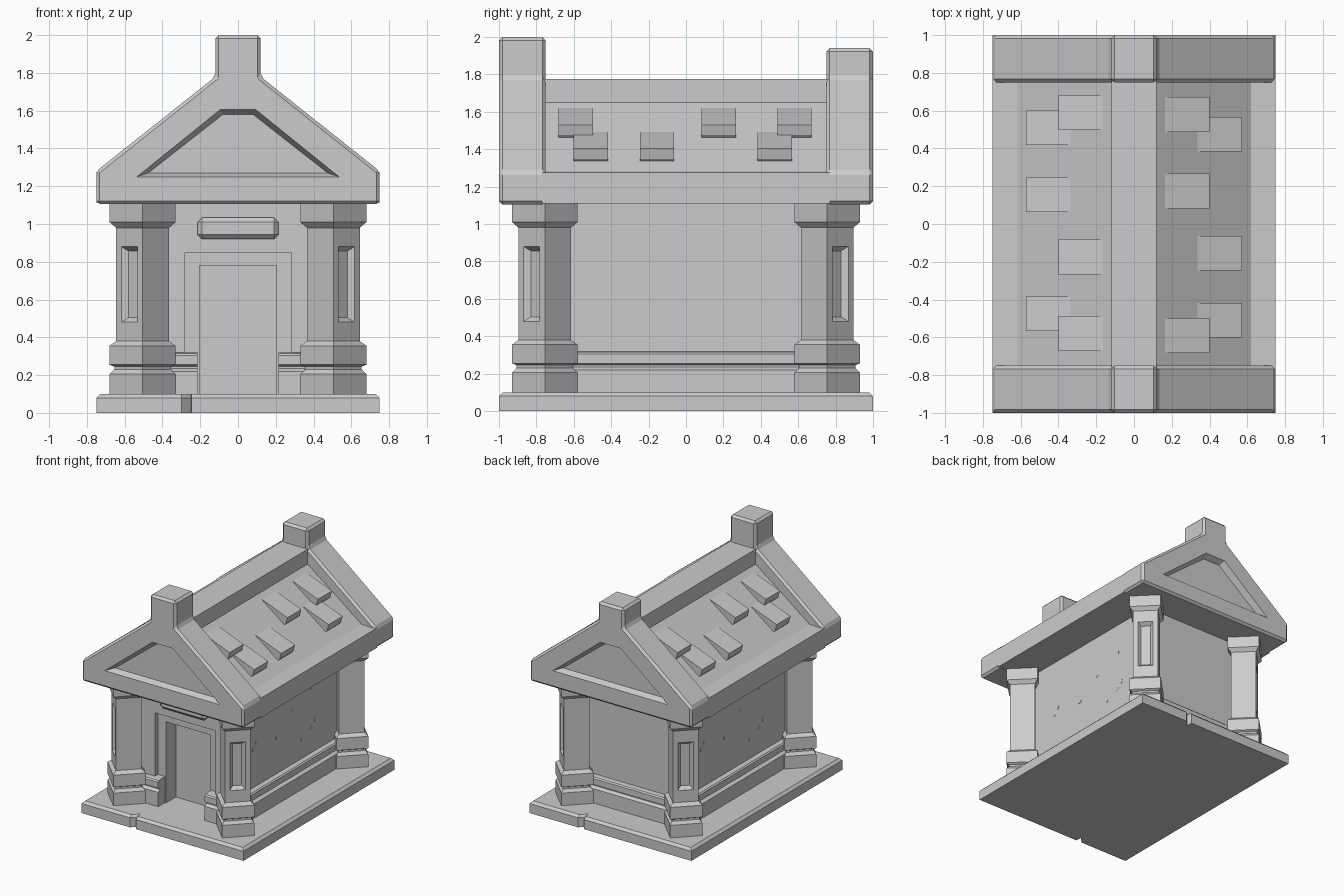
import bpy, bmesh
from math import atan2, pi, cos, sin
from mathutils import Matrix

if "Cube" in bpy.data.objects:
    bpy.data.objects.remove(bpy.data.objects["Cube"])


def finish(bm, name):
    bmesh.ops.recalc_face_normals(bm, faces=bm.faces)
    me = bpy.data.meshes.new(name)
    bm.to_mesh(me)
    bm.free()
    ob = bpy.data.objects.new(name, me)
    bpy.context.collection.objects.link(ob)
    return ob


def loft(rings):
    """Closed solid through equal-length rings of 3D points."""
    bm = bmesh.new()
    vs = [[bm.verts.new(p) for p in r] for r in rings]
    n = len(vs[0])
    for a, b in zip(vs, vs[1:]):
        for i in range(n):
            j = (i + 1) % n
            bm.faces.new((a[i], a[j], b[j], b[i]))
    bm.faces.new(vs[0])
    bm.faces.new(vs[-1])
    bmesh.ops.recalc_face_normals(bm, faces=bm.faces)
    return bm


def prism(name, profile, y0, y1):
    return finish(loft([[(x, y, z) for x, z in profile] for y in (y0, y1)]), name)


def rect(hx, hy, z):
    return [(-hx, -hy, z), (hx, -hy, z), (hx, hy, z), (-hx, hy, z)]


def box(name, x0, x1, y0, y1, z0, z1):
    return prism(name, [(x0, z0), (x1, z0), (x1, z1), (x0, z1)], y0, y1)


def bevel(ob, width):
    m = ob.modifiers.new("bevel", 'BEVEL')
    m.width, m.segments, m.limit_method = width, 1, 'ANGLE'


def cut(ob, cutter):
    m = ob.modifiers.new("cut", 'BOOLEAN')
    m.operation, m.object, m.solver = 'DIFFERENCE', cutter, 'EXACT'
    cutter.hide_render = True
    cutter.hide_set(True)


def mirrored(half):
    return half + [(-x, z) for x, z in reversed(half)]


# base slab with a chamfered top and a chipped notch front and back
def slab_ring(i, z):
    half = [(-.75 + i, -1 + i), (-.30, -1 + i), (-.25, -.95 + i), (-.245, -1 + i), (.75 - i, -1 + i)]
    return [(x, y, z) for x, y in half + [(-x, -y) for x, y in half]]

finish(loft([slab_ring(0, 0), slab_ring(0, .08), slab_ring(.02, .1)]), "base_slab")

# walls with a stepped door recess
walls = box("walls", -.45, .45, -.7, .7, .09, 1.12)
cut(walls, box("door_frame_cutter", -.28, .28, -.9, -.66, .05, .85))
cut(walls, box("door_cutter", -.205, .205, -.9, -.53, .05, .78))

# moulded plinth around the walls, open at the door
steps = [(.05, .09), (.05, .22), (.025, .235), (.025, .245), (.05, .255), (.05, .305), (.04, .315), (-.01, .32)]
plinth = finish(loft([rect(.45 + o, .7 + o, z) for o, z in steps]), "plinth")
cut(plinth, box("plinth_cutter", -.215, .215, -.9, -.53, .0, .5))

# bevelled plaque over the door
bevel(box("door_plaque", -.215, .215, -.745, -.68, .92, 1.035), .025)

# corner columns: square, turned 45 degrees, with a sunk panel facing out
column_profile = [(.175, .09), (.175, .205), (.15, .23), (.15, .245), (.175, .255), (.175, .355),
                  (.14, .38), (.14, .98), (.175, 1.01), (.175, 1.115)]
for sx in (-1, 1):
    for sy in (-1, 1):
        bm = loft([rect(r * .7071, r * .7071, z) for r, z in column_profile])
        face = min((f for f in bm.faces if abs(f.calc_center_median().z - .68) < .01),
                   key=lambda f: f.calc_center_median().y)
        bmesh.ops.inset_individual(bm, faces=[face], thickness=.055)
        for v in face.verts:
            v.co.z = .88 if v.co.z > .68 else .48
        bmesh.ops.inset_individual(bm, faces=[face], thickness=.034, depth=-.03)
        col = finish(bm, "%s_%s_column" % ("back" if sy > 0 else "front", "right" if sx > 0 else "left"))
        col.matrix_world = (Matrix.Translation((sx * .505, sy * .755, 0))
                            @ Matrix.Rotation(atan2(sy, sx) + pi / 2, 4, 'Z'))

# main roof with ridge beam and eaves
prism("roof", mirrored([(.75, 1.11), (.75, 1.275), (.62, 1.28), (.12, 1.65), (.12, 1.775)]), -.77, .77)

# gable ends with sunk pediments, the front finial taller than the back one
for sy, top, name in ((-1, 2.0, "front_gable"), (1, 1.94, "back_gable")):
    gable = prism(name, mirrored([(.75, 1.105), (.75, 1.28), (.12, 1.78), (.12, top)]), sy * .75, sy * 1)
    bevel(gable, .018)
    outer = mirrored([(.535, 1.25), (.095, 1.605)])
    inner = mirrored([(.475, 1.27), (.08, 1.58)])
    rings = [[(x, sy * y, z) for x, z in p] for p, y in ((outer, 1.05), (outer, 1.0), (inner, .95))]
    cut(gable, finish(loft(rings), name + "_cutter"))

# raised roof tiles; the left slope is the right one turned half round
tiles = [(0, -.59), (0, .175), (0, .58), (1, -.51), (1, -.155), (1, .475)]
for turn, side in ((0, "right"), (pi, "left")):
    for row, y in tiles:
        dx, dz = row * .172, row * -.127
        shape = [(.165, 1.62), (.40, 1.53), (.385, 1.475), (.36, 1.45), (.2, 1.56)]
        tile = prism(side + "_roof_tile", [(x + dx, z + dz) for x, z in shape], y - .092, y + .092)
        tile.rotation_euler.z = turn

# small chips on the side walls
chips = [(.34, .86, .016), (.08, .76, .014), (.38, .58, .02), (.33, .53, .016),
         (-.13, .62, .02), (.2, .48, .016), (-.4, .685, .016), (-.44, .64, .018)]
for turn, side in ((0, "right"), (pi, "left")):
    for k, (y, z, r) in enumerate(chips):
        ring = [(y + r * cos(k + a * 2 * pi / 5), z + r * sin(k + a * 2 * pi / 5)) for a in range(5)]
        chip = finish(loft([[(x, p, q) for p, q in ring] for x in (.44, .453)]), side + "_wall_chip")
        chip.rotation_euler.z = turn
